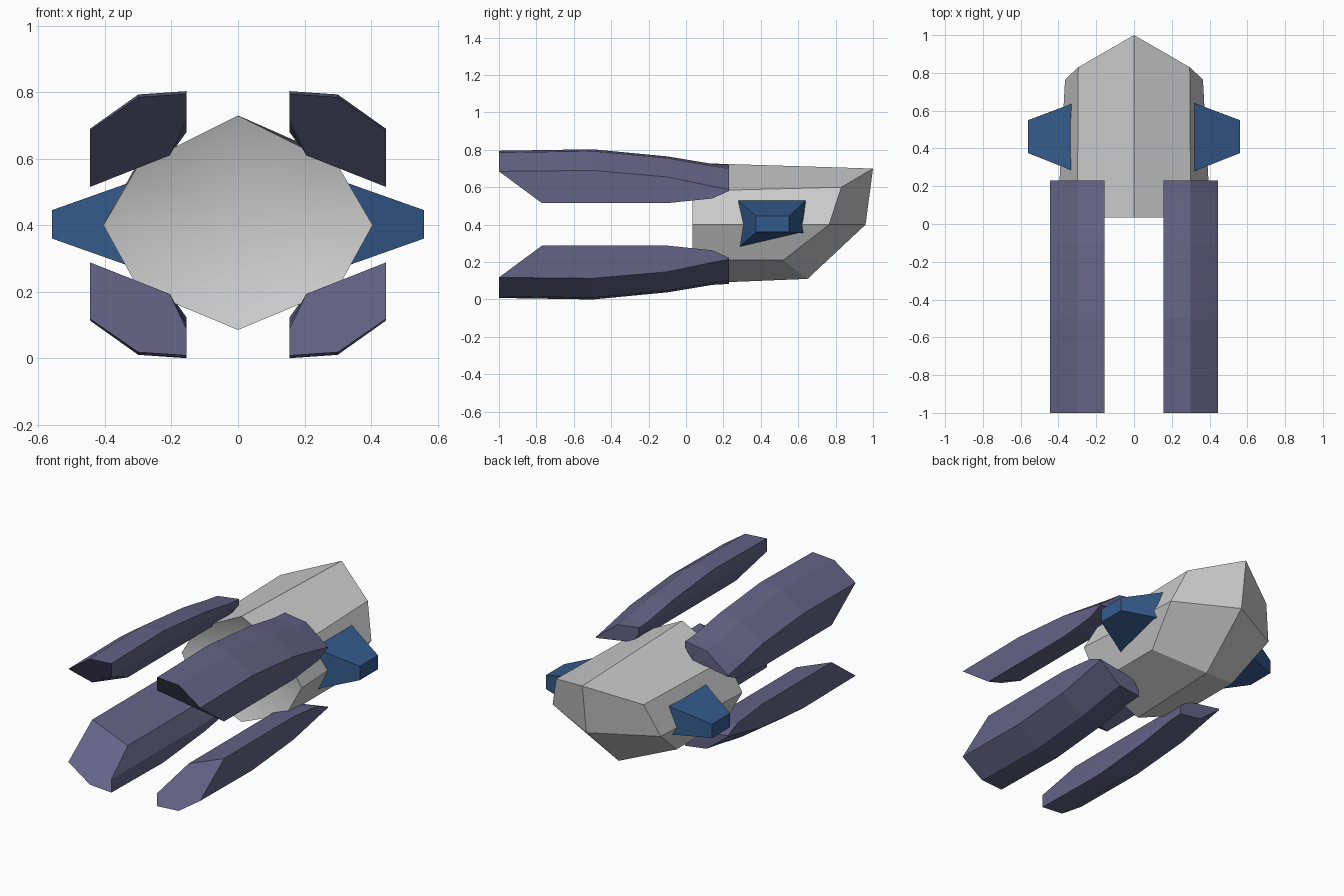
import bpy, bmesh

if "Cube" in bpy.data.objects:
    bpy.data.objects.remove(bpy.data.objects["Cube"])

def material(name, col):
    m = bpy.data.materials.new(name)
    m.diffuse_color = (*col, 1)
    m.use_nodes = True
    m.node_tree.nodes["Principled BSDF"].inputs["Base Color"].default_value = m.diffuse_color
    return m

def loft(name, rings, caps=True, mat=None, flip=None, tips=None):
    """Skin matching rings of points; flip=(sx, mirror_z) places a mirrored copy."""
    bm = bmesh.new()
    def place(p):
        x, y, z = p
        if flip:
            x *= flip[0]
            z = 0.803 - z if flip[1] else z
        return bm.verts.new((x, y, z))
    vs = [[place(p) for p in r] for r in rings]
    n = len(vs[0])
    for a, b in zip(vs, vs[1:]):
        for i in range(n):
            j = (i + 1) % n
            bm.faces.new((a[i], a[j], b[j], b[i]))
    if caps:
        bm.faces.new(vs[0])
        bm.faces.new(vs[-1])
    if tips:
        # recessed front and pointed nose
        front, nose = place(tips[0]), place(tips[1])
        for i in range(n):
            bm.faces.new((vs[0][i], vs[0][(i + 1) % n], front))
        for i in range(0, n, 2):
            bm.faces.new((vs[-1][i], vs[-1][(i + 1) % n], vs[-1][(i + 2) % n], nose))
    bmesh.ops.recalc_face_normals(bm, faces=bm.faces)
    me = bpy.data.meshes.new(name)
    bm.to_mesh(me)
    bm.free()
    ob = bpy.data.objects.new(name, me)
    bpy.context.collection.objects.link(ob)
    if mat:
        me.materials.append(mat)
    return ob

def both_sides(half):
    return half + [(-x, y, z) for x, y, z in half[-2:0:-1]]

purple = material("purple", (0.13, 0.125, 0.24))
blue = material("blue", (0.035, 0.105, 0.26))

# hull: eight-sided body, tapering to a slanted nose
front = both_sides([(0, .035, .73), (.30, .035, .58), (.405, .035, .40), (.30, .035, .21), (0, .035, .085)])
rear = both_sides([(0, 1, .70), (.295, .83, .60), (.365, .765, .40), (.30, .52, .21), (0, .65, .11)])
hull = loft("hull", [front, rear], caps=False, tips=((0, .17, .40), (0, .96, .40)))
bpy.context.view_layer.objects.active = hull
hull.select_set(True)
bpy.ops.object.shade_smooth_by_angle(angle=0.5)

# pods: six-sided prongs, heights of the section at stations along y
pod_x = (.155, .30, .445, .445, .205, .155)
stations = [
    (-1, (.795, .785, .685, .515, .61, .715)),
    (-.5, (.803, .793, .69, .515, .61, .715)),
    (-.1, (.765, .755, .655, .515, .61, .715)),
    (.14, (.725, .713, .605, .54, .61, .70)),
    (.23, (.72, .70, .588, .58, .62, .68)),
]
pod = [[(x, y, z) for x, z in zip(pod_x, zs)] for y, zs in stations]
for i in (3, 4):  # slanted front end
    x, _, z = pod[0][i]
    pod[0][i] = (x, -.77, z)

# side thrusters: tapered blocks
fin = [[(.32, .28, .275), (.32, .28, .53), (.32, .64, .53), (.32, .64, .355)],
       [(.56, .375, .36), (.56, .375, .445), (.56, .55, .445), (.56, .55, .36)]]

for side, sx in (("right", 1), ("left", -1)):
    loft(side + "_side_block", fin, mat=blue, flip=(sx, False))
    for level, low in (("upper", False), ("lower", True)):
        loft(f"{level}_{side}_prong", pod, mat=purple, flip=(sx, low))
